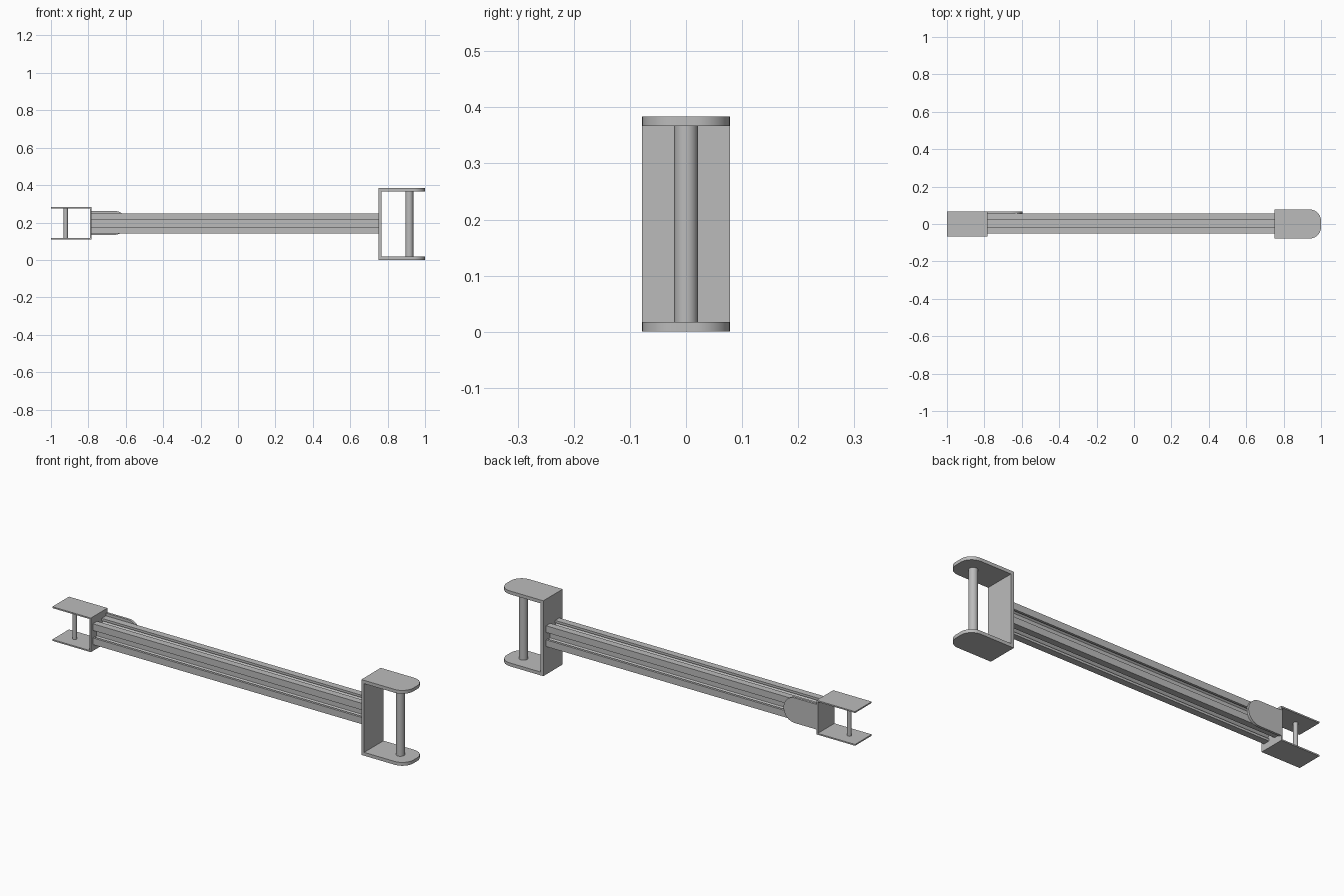
import bpy, bmesh, math
from mathutils import Vector

cube = bpy.data.objects.get("Cube")
if cube:
    bpy.data.objects.remove(cube)

metal = bpy.data.materials.new("plain grey metal")
metal.use_nodes = True
GREY = (0.5, 0.5, 0.5, 1)
metal.diffuse_color = GREY
metal.node_tree.nodes["Principled BSDF"].inputs["Base Color"].default_value = GREY

MID_Z = 0.194


def extrude(name, outline, place, offset):
    """Extrude a flat outline; place maps its 2D points into space."""
    bm = bmesh.new()
    face = bm.faces.new([bm.verts.new(place(a, b)) for a, b in outline])
    grown = bmesh.ops.extrude_face_region(bm, geom=[face])["geom"]
    bmesh.ops.translate(bm, vec=Vector(offset),
                        verts=[g for g in grown if isinstance(g, bmesh.types.BMVert)])
    bmesh.ops.recalc_face_normals(bm, faces=bm.faces)
    mesh = bpy.data.meshes.new(name)
    bm.to_mesh(mesh)
    bm.free()
    mesh.materials.append(metal)
    obj = bpy.data.objects.new(name, mesh)
    bpy.context.collection.objects.link(obj)
    smooth(obj)
    return obj


def smooth(obj):
    bpy.ops.object.select_all(action='DESELECT')
    obj.select_set(True)
    bpy.context.view_layer.objects.active = obj
    bpy.ops.object.shade_smooth_by_angle(angle=math.radians(30))


def rounded_tab(x0, x1, half, radius, steps=12):
    """Rectangle whose two corners at the x1 end are rounded."""
    points = [(x0, -half)]
    for side, start in ((-1, -90), (1, 0)):
        for i in range(steps + 1):
            a = math.radians(start + 90 * i / steps)
            p = (x1 - radius + radius * math.cos(a),
                 side * (half - radius) + radius * math.sin(a))
            if math.dist(p, points[-1]) > 1e-5:
                points.append(p)
    return points + [(x0, half)]


def box(name, x0, x1, half_y, z0, z1):
    outline = [(x0, -half_y), (x1, -half_y), (x1, half_y), (x0, half_y)]
    return extrude(name, outline, lambda a, b: (a, b, z0), (0, 0, z1 - z0))


def pin(name, x, radius, z0, z1):
    bpy.ops.mesh.primitive_cylinder_add(vertices=32, radius=radius, depth=z1 - z0,
                                        location=(x, 0, (z0 + z1) / 2))
    obj = bpy.context.object
    obj.name = name
    obj.data.materials.append(metal)
    smooth(obj)


# Slotted beam: one quarter of the section, turned four times
HALF, GAP, LIP, WIDE, CORE = 0.053, 0.019, 0.041, 0.03, 0.024
quarter = [(CORE, -GAP), (CORE, GAP), (LIP - 0.004, WIDE), (LIP, WIDE),
           (LIP, GAP), (HALF, GAP), (HALF, HALF), (GAP, HALF),
           (GAP, LIP), (WIDE, LIP), (WIDE, LIP - 0.004), (GAP, CORE)]
section = []
for turn in range(4):
    c, s = ((1, 0), (0, 1), (-1, 0), (0, -1))[turn]
    section += [(c * a - s * b, s * a + c * b) for a, b in quarter[1:]]
extrude("beam", section, lambda a, b: (-0.785, a + 0.002, b + MID_Z + 0.001), (1.537, 0, 0))

# Large fork: web, two rounded cheeks and a pin
TOP, THICK = 0.384, 0.017
box("large_fork_web", 0.75, 0.766, 0.078, 0, TOP)
cheek = rounded_tab(0.75, 1.0, 0.078, 0.062)
for name, z in (("large_fork_lower_cheek", 0), ("large_fork_upper_cheek", TOP - THICK)):
    extrude(name, cheek, lambda a, b: (a, b, z), (0, 0, THICK))
pin("large_fork_pin", 0.916, 0.021, THICK / 2, TOP - THICK / 2)

# Small fork: web, two square cheeks and a pin
LOW, HIGH, THIN = 0.109, 0.283, 0.007
box("small_fork_web", -0.79, -0.783, 0.067, LOW, HIGH)
box("small_fork_lower_cheek", -1.0, -0.783, 0.067, LOW, LOW + THIN)
box("small_fork_upper_cheek", -1.0, -0.783, 0.067, HIGH - THIN, HIGH)
pin("small_fork_pin", -0.921, 0.011, LOW + THIN / 2, HIGH - THIN / 2)

# Round-ended mounting tongue along the back of the beam
tongue = rounded_tab(-0.787, -0.597, 0.064, 0.0635)
extrude("mounting_tongue", tongue, lambda a, b: (a, 0.055, b + MID_Z + 0.004), (0, 0.012, 0))
